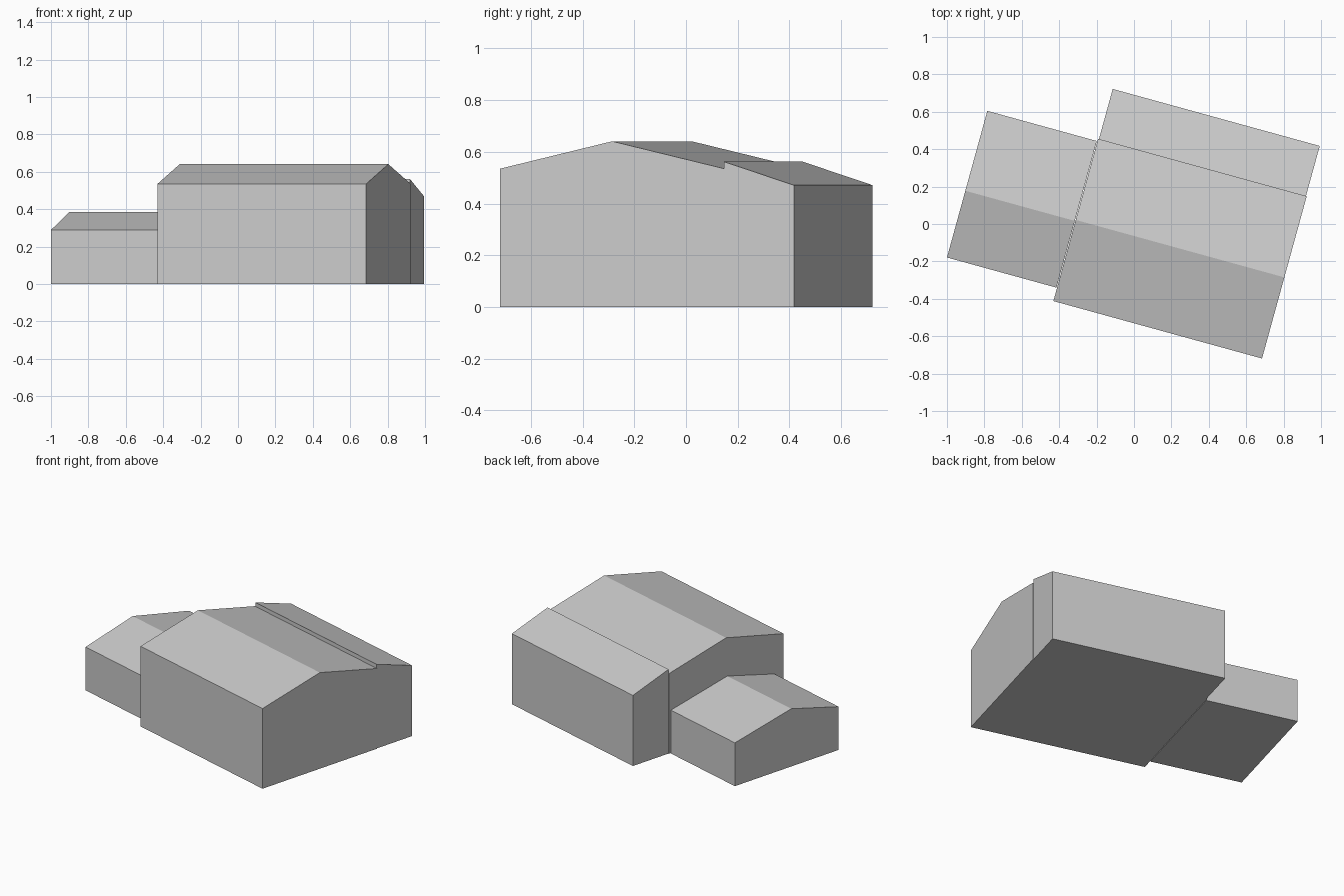
import bpy
import bmesh
from mathutils import Vector

cube = bpy.data.objects.get("Cube")
if cube:
    bpy.data.objects.remove(cube, do_unlink=True)

GREY = (0.6, 0.6, 0.6, 1.0)
plaster = bpy.data.materials.new("plain_grey")
plaster.use_nodes = True
plaster.diffuse_color = GREY
plaster.node_tree.nodes["Principled BSDF"].inputs["Base Color"].default_value = GREY

# Shared directions of the slightly turned plan
ALONG = Vector((1.115, -0.307, 0)).normalized()
ACROSS = Vector((0.307, 1.115, 0)).normalized()


def building(name, corner, length, width, roof):
    """Extrude a gable outline; roof holds (share of width, height) points."""
    start = Vector((*corner, 0))
    outline = [(0, 0)] + roof + [(1, 0)]
    bm = bmesh.new()
    verts = [bm.verts.new(start + ACROSS * width * t + Vector((0, 0, z)))
             for t, z in outline]
    gable = bm.faces.new(verts)
    far = bmesh.ops.extrude_face_region(bm, geom=[gable], use_keep_orig=True)["geom"]
    bmesh.ops.translate(bm, vec=ALONG * length,
                        verts=[v for v in far if isinstance(v, bmesh.types.BMVert)])
    bmesh.ops.recalc_face_normals(bm, faces=bm.faces)
    mesh = bpy.data.meshes.new(name)
    bm.to_mesh(mesh)
    bm.free()
    mesh.materials.append(plaster)
    obj = bpy.data.objects.new(name, mesh)
    bpy.context.collection.objects.link(obj)
    return obj


# Main hall with a central ridge
building("main_hall", (-0.431, -0.412), 1.157, 0.9,
         [(0, 0.535), (0.5, 0.641), (1, 0.535)])

# Lower gabled wing on the right
building("side_wing", (-1.0, -0.179), 0.607, 0.813,
         [(0, 0.289), (0.455, 0.385), (1, 0.289)])

# Single-slope range along the back
building("rear_lean_to", (-0.188, 0.452), 1.148, 0.28,
         [(0, 0.562), (1, 0.471)])
